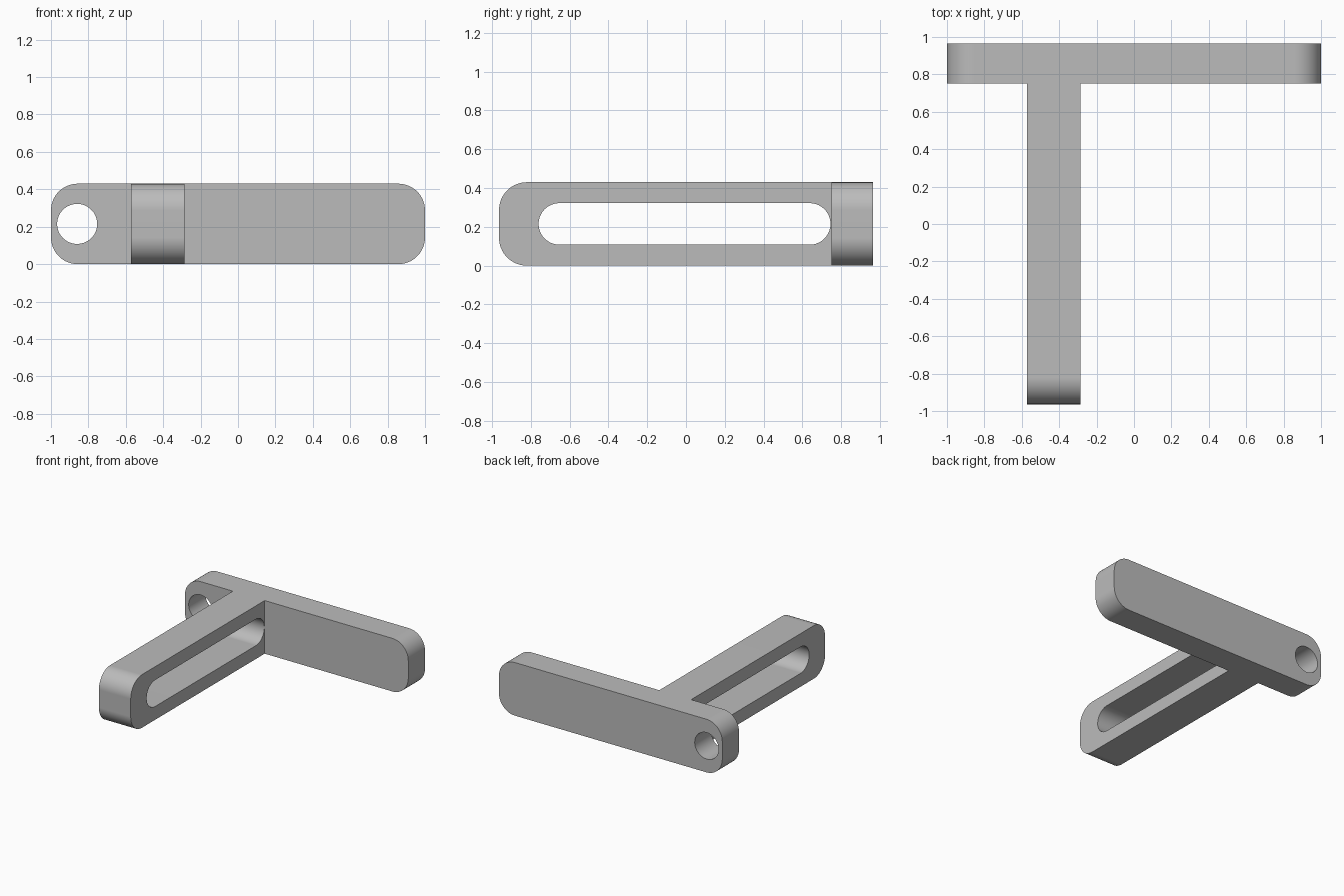
import bpy, bmesh, math
from mathutils import Vector

cube = bpy.data.objects.get("Cube")
if cube:
    bpy.data.objects.remove(cube, do_unlink=True)

HEIGHT = 0.43
CORNER = 0.143
HOLE = 0.107
MID = HEIGHT / 2

grey = bpy.data.materials.new("plain grey")
grey.use_nodes = True
colour = (0.5, 0.5, 0.5, 1)
grey.diffuse_color = colour
grey.node_tree.nodes["Principled BSDF"].inputs["Base Color"].default_value = colour


def outline(start, end, low, high, r_start, r_end, steps=16):
    """Rectangle with its own corner radius at each end."""
    points = []
    corners = [(end, high, r_end, -1, -1, 0), (start, high, r_start, 1, -1, 1),
               (start, low, r_start, 1, 1, 2), (end, low, r_end, -1, 1, 3)]
    for u, v, r, su, sv, quarter in corners:
        for i in range(steps + 1 if r else 1):
            a = math.pi / 2 * (quarter + i / steps)
            points.append((u + su * r + r * math.cos(a), v + sv * r + r * math.sin(a)))
    return points


def slab(name, loops, place, depth):
    """Fill an outline with its openings and extrude it."""
    bm = bmesh.new()
    for loop in loops:
        verts = [bm.verts.new(place(u, v)) for u, v in loop]
        for a, b in zip(verts, verts[1:] + verts[:1]):
            bm.edges.new((a, b))
    bmesh.ops.remove_doubles(bm, verts=bm.verts, dist=1e-5)
    bmesh.ops.triangle_fill(bm, use_beauty=True, edges=bm.edges[:])
    extruded = bmesh.ops.extrude_face_region(bm, geom=bm.faces[:], use_keep_orig=True)
    moved = [g for g in extruded["geom"] if isinstance(g, bmesh.types.BMVert)]
    bmesh.ops.translate(bm, verts=moved, vec=Vector(depth))
    bmesh.ops.recalc_face_normals(bm, faces=bm.faces)
    mesh = bpy.data.meshes.new(name)
    bm.to_mesh(mesh)
    bm.free()
    mesh.materials.append(grey)
    obj = bpy.data.objects.new(name, mesh)
    bpy.context.collection.objects.link(obj)
    return obj


# Cross plate with a round hole near its right end
plate = slab("bracket",
             [outline(-1, 1, 0, HEIGHT, CORNER, CORNER),
              outline(-0.86 - HOLE, -0.86 + HOLE, MID - HOLE, MID + HOLE, HOLE, HOLE)],
             lambda u, v: (u, 0.75, v), (0, 0.214, 0))

# Slotted arm, square where it runs into the plate
arm = slab("slotted_arm",
           [outline(-0.964, 0.85, 0, HEIGHT, CORNER, 0),
            outline(-0.76, 0.745, MID - HOLE, MID + HOLE, HOLE, HOLE)],
           lambda u, v: (-0.571, u, v), (0.285, 0, 0))

# Join both into one solid
join = plate.modifiers.new("join arm", "BOOLEAN")
join.operation = "UNION"
join.solver = "EXACT"
join.object = arm
bpy.ops.object.select_all(action="DESELECT")
plate.select_set(True)
bpy.context.view_layer.objects.active = plate
bpy.ops.object.modifier_apply(modifier=join.name)
bpy.data.objects.remove(arm, do_unlink=True)

bpy.ops.object.shade_smooth_by_angle(angle=math.radians(30))
normals = plate.modifiers.new("flat sides", "WEIGHTED_NORMAL")
normals.keep_sharp = True
